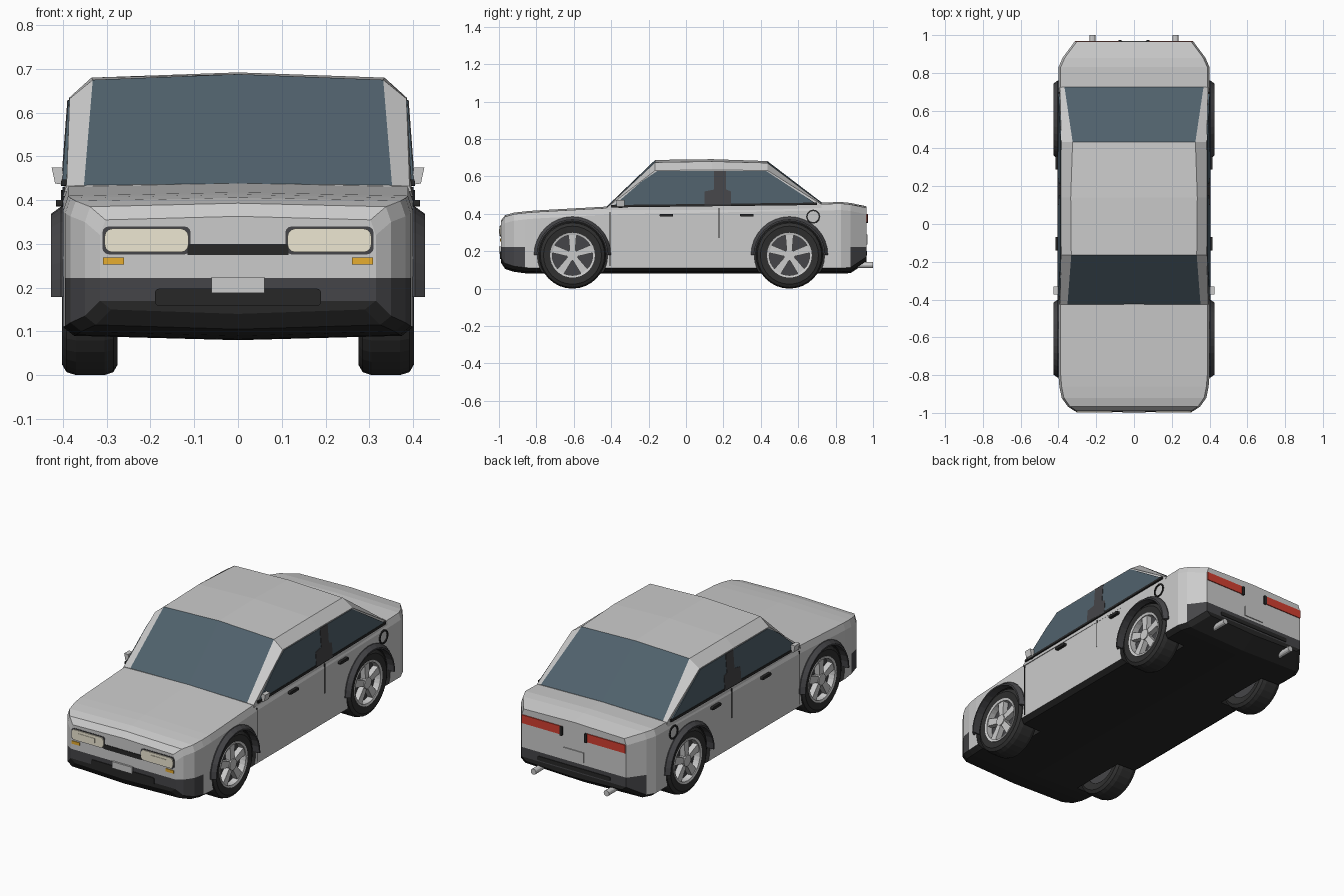
import bpy, bmesh, math

if "Cube" in bpy.data.objects:
    bpy.data.objects.remove(bpy.data.objects["Cube"])


def mat(name, r, g, b):
    m = bpy.data.materials.new(name)
    m.diffuse_color = (r, g, b, 1)
    m.use_nodes = True
    m.node_tree.nodes["Principled BSDF"].inputs["Base Color"].default_value = m.diffuse_color
    return m


PAINT = mat("paint", .62, .62, .62)
BLACK = mat("black", .02, .02, .02)
DARK = mat("dark_plastic", .06, .06, .065)
GLASS = mat("glass", .08, .12, .15)
TYRE = mat("rubber", .03, .03, .03)
ALLOY = mat("alloy", .55, .55, .57)
CREAM = mat("lamp_cream", .85, .8, .65)
AMBER = mat("amber", .8, .42, .03)
RED = mat("red", .65, .05, .03)
WHITE = mat("plate_white", .8, .8, .8)


def make(name, verts, faces, mats, idx=None, mirror=False):
    me = bpy.data.meshes.new(name)
    me.from_pydata(verts, [], faces)
    for m in mats:
        me.materials.append(m)
    if idx:
        for p, i in zip(me.polygons, idx):
            p.material_index = i
    bm = bmesh.new()
    bm.from_mesh(me)
    bmesh.ops.recalc_face_normals(bm, faces=bm.faces)
    bm.to_mesh(me)
    bm.free()
    ob = bpy.data.objects.new(name, me)
    bpy.context.collection.objects.link(ob)
    if mirror:
        ob.modifiers.new("mirror", 'MIRROR')
    return ob


def loft(name, sections, mats, pick):
    """sections: (y, half profile from bottom centre to top centre)"""
    k, n = len(sections[0][1]), 2 * len(sections[0][1]) - 2
    V, F, I = [], [], []
    for y, half in sections:
        ring = half + [(-x, z) for x, z in half[-2:0:-1]]
        V += [(x, y, z) for x, z in ring]
    segs = len(sections) - 1
    for s in range(segs):
        for j in range(n):
            a, b = s * n + j, s * n + (j + 1) % n
            F.append((a, b, b + n, a + n))
            I.append(pick(s, min(j, n - 1 - j), segs))
    for s, o in ((-1, 0), (segs, segs * n)):
        for r in range(k - 1):
            q = [o + r, o + r + 1, o + (n - r - 1) % n, o + (n - r) % n]
            F.append(tuple(dict.fromkeys(q)))
            I.append(pick(s, r, segs))
    return make(name, V, F, mats, I)


def prism(name, pts, axis, lo, hi, m, mirror=False):
    n = len(pts)
    f = (lambda p, d: (d, p[0], p[1])) if axis == 'x' else (lambda p, d: (p[0], d, p[1]))
    V = [f(p, lo) for p in pts] + [f(p, hi) for p in pts]
    F = [tuple(range(n)), tuple(range(2 * n - 1, n - 1, -1))]
    F += [(i, (i + 1) % n, n + (i + 1) % n, n + i) for i in range(n)]
    return make(name, V, F, [m], mirror=mirror)


def rect(a0, a1, b0, b1, r=0):
    if not r:
        return [(a0, b0), (a1, b0), (a1, b1), (a0, b1)]
    out = []
    for i, (a, b) in enumerate(((a1 - r, b1 - r), (a0 + r, b1 - r), (a0 + r, b0 + r), (a1 - r, b0 + r))):
        for t in (0, 30, 60, 90):
            w = math.radians(90 * i + t)
            out.append((a + r * math.cos(w), b + r * math.sin(w)))
    return out


def circle(cy, cz, r, n=32):
    return [(cy + r * math.cos(2 * math.pi * i / n), cz + r * math.sin(2 * math.pi * i / n)) for i in range(n)]


def lathe(name, prof, cy, cz, m, n=32, half=False):
    """closed (radius, x) profile swept about an x-parallel axis, both sides of the car"""
    k, rings = len(prof), n + 1 if half else n
    V, F = [], []
    for i in range(rings):
        t = (math.pi if half else 2 * math.pi) * i / n
        V += [(x, cy + r * math.cos(t), cz + r * math.sin(t)) for r, x in prof]
    for i in range(n):
        for j in range(k):
            a, b, o = i * k + j, i * k + (j + 1) % k, (i + 1) % rings * k
            F.append((a, b, o + (j + 1) % k, o + j))
    if half:
        F += [tuple(range(k)), tuple(range(n * k, n * k + k))]
    return make(name, V, F, [m], mirror=True)


# main body shell: y, half width, bottom z, top z
stations = [(-.99, .315, .15, .355), (-.967, .35, .115, .385), (-.92, .383, .10, .398),
            (-.86, .395, .092, .405), (-.80, .40, .09, .41), (-.4, .40, .09, .432),
            (.15, .40, .09, .442), (.72, .40, .09, .452), (.83, .40, .09, .455),
            (.88, .378, .093, .45), (.965, .315, .15, .432)]
sections = [(y, [(0, b - .01), (w - .025, b), (w, b + .02), (w, .222), (w, t - .035),
                 (w - .012, t), (0, t + .008)]) for y, w, b, t in stations]


def body_mat(s, row, segs):
    if row < 2:
        return 1
    return 2 if row == 2 and (s < 3 or s >= segs - 1) else 0


body = loft("body_shell", sections, [PAINT, BLACK, DARK], body_mat)

# cabin with glazed front and back slopes
cabin = [(-.425, .42, (.392, .432), (.352, .434), .438), (-.165, .42, (.385, .632), (.332, .675), .688),
         (.14, .42, (.386, .634), (.335, .68), .692), (.435, .42, (.385, .632), (.325, .672), .682),
         (.725, .42, (.392, .45), (.368, .455), .461)]
loft("cabin", [(y, [(0, b), (.397, b), sh, rf, (0, c)]) for y, b, sh, rf, c in cabin], [PAINT, GLASS],
     lambda s, row, segs: 1 if row == 3 and s in (0, segs - 1) else 0)


# side glass, pillar and belt trim lie on the sloping cabin side
def side_panel(name, pts, off, m):
    V = [(.4 - (z - .43) * .075 + d, y, z) for d in (off, off - .012) for y, z in pts]
    n = len(pts)
    F = [tuple(range(n)), tuple(range(n, 2 * n))] + [(i, (i + 1) % n, n + (i + 1) % n, n + i) for i in range(n)]
    make(name, V, F, [m], mirror=True)


side_panel("side_window", [(-.385, .445), (-.235, .575), (-.155, .628), (.43, .628), (.69, .458)], .003, GLASS)
side_panel("door_pillar", [(.10, .445), (.24, .445), (.24, .52), (.215, .53), (.215, .629), (.15, .629),
                           (.15, .53), (.10, .52)], .005, DARK)
side_panel("belt_trim", [(-.40, .434), (.70, .447), (.70, .46), (-.40, .447)], .005, BLACK)

# wheels, arches and flares
for tag, cy in (("front", -.607), ("rear", .553)):
    cz = .179
    cut = prism(tag + "_arch_cutter", circle(cy, cz, .188), 'x', .262, .5, BLACK, True)
    cut.hide_render = True
    cut.hide_viewport = True
    mod = body.modifiers.new(tag + "_arch", 'BOOLEAN')
    mod.object, mod.operation, mod.solver = cut, 'DIFFERENCE', 'EXACT'
    lathe(tag + "_fender_flare", [(.182, .385), (.206, .385), (.206, .405), (.19, .427), (.182, .427)],
          cy, cz, DARK, 16, True)
    lathe(tag + "_tyre", [(.115, .285), (.155, .275), (.172, .285), (.179, .305), (.179, .37),
                          (.172, .392), (.155, .402), (.115, .395)], cy, cz, TYRE)
    lathe(tag + "_rim_lip", [(.108, .34), (.12, .34), (.12, .4), (.108, .397)], cy, cz, ALLOY)
    prism(tag + "_rim_dish", circle(cy, cz, .116), 'x', .29, .362, DARK, True)
    prism(tag + "_hub", circle(cy, cz, .03, 16), 'x', .36, .397, ALLOY, True)
    for i in range(5):
        a = math.radians(90 + 72 * i)
        c, s = math.cos(a), math.sin(a)
        pts = [(cy + r * c - w * s, cz + r * s + w * c) for r, w in
               ((.015, -.014), (.112, -.022), (.112, .022), (.015, .014))]
        prism(f"{tag}_spoke_{i + 1}", pts, 'x', .362, .392, ALLOY, True)

# door details
for tag, y in (("front", -.105), ("rear", .325)):
    prism(tag + "_door_handle", rect(y - .036, y + .036, .385, .4, .005), 'x', .395, .416, BLACK, True)
prism("door_gap", rect(.174, .178, .27, .43), 'x', .395, .4015, BLACK, True)
prism("front_door_gap", rect(-.408, -.404, .12, .41), 'x', .395, .4015, BLACK, True)
lathe("fuel_flap_ring", [(.03, .395), (.038, .395), (.038, .405), (.03, .405)], .68, .385, BLACK, 12)
prism("wing_mirror", [(.395, .435), (.418, .438), (.426, .475), (.402, .475)], 'y', -.372, -.33, PAINT, True)
prism("mirror_stalk", rect(.38, .405, .432, .448), 'y', -.362, -.34, BLACK, True)

# nose details
prism("headlight_surround", rect(.108, .31, .276, .34, .015), 'y', -.992, -.97, DARK, True)
prism("headlight", rect(.113, .305, .281, .335, .018), 'y', -.997, -.97, CREAM, True)
prism("headlight_inner", rect(.165, .265, .295, .32, .003), 'y', -.999, -.98, CREAM, True)
prism("upper_grille", rect(-.115, .115, .275, .30), 'y', -.993, -.97, BLACK)
prism("indicator", rect(.26, .308, .253, .269), 'y', -.994, -.97, AMBER, True)
prism("lower_grille", rect(-.19, .19, .158, .198, .01), 'y', -.994, -.97, BLACK)
prism("front_plate", rect(-.06, .06, .188, .224), 'y', -1.0, -.97, WHITE)

# tail details
prism("tail_light", rect(.08, .312, .355, .40), 'y', .94, .97, RED, True)
prism("tail_light_clip", rect(.066, .082, .35, .40, .005), 'y', .94, .974, BLACK, True)
prism("rear_plate", rect(-.06, .06, .235, .29), 'y', .94, .97, WHITE)
prism("rear_bumper_slot", rect(-.22, .22, .178, .2, .006), 'y', .94, .969, BLACK)
prism("exhaust_pipe", circle(.22, .125, .016, 12), 'y', .86, 1.0, ALLOY, True)
